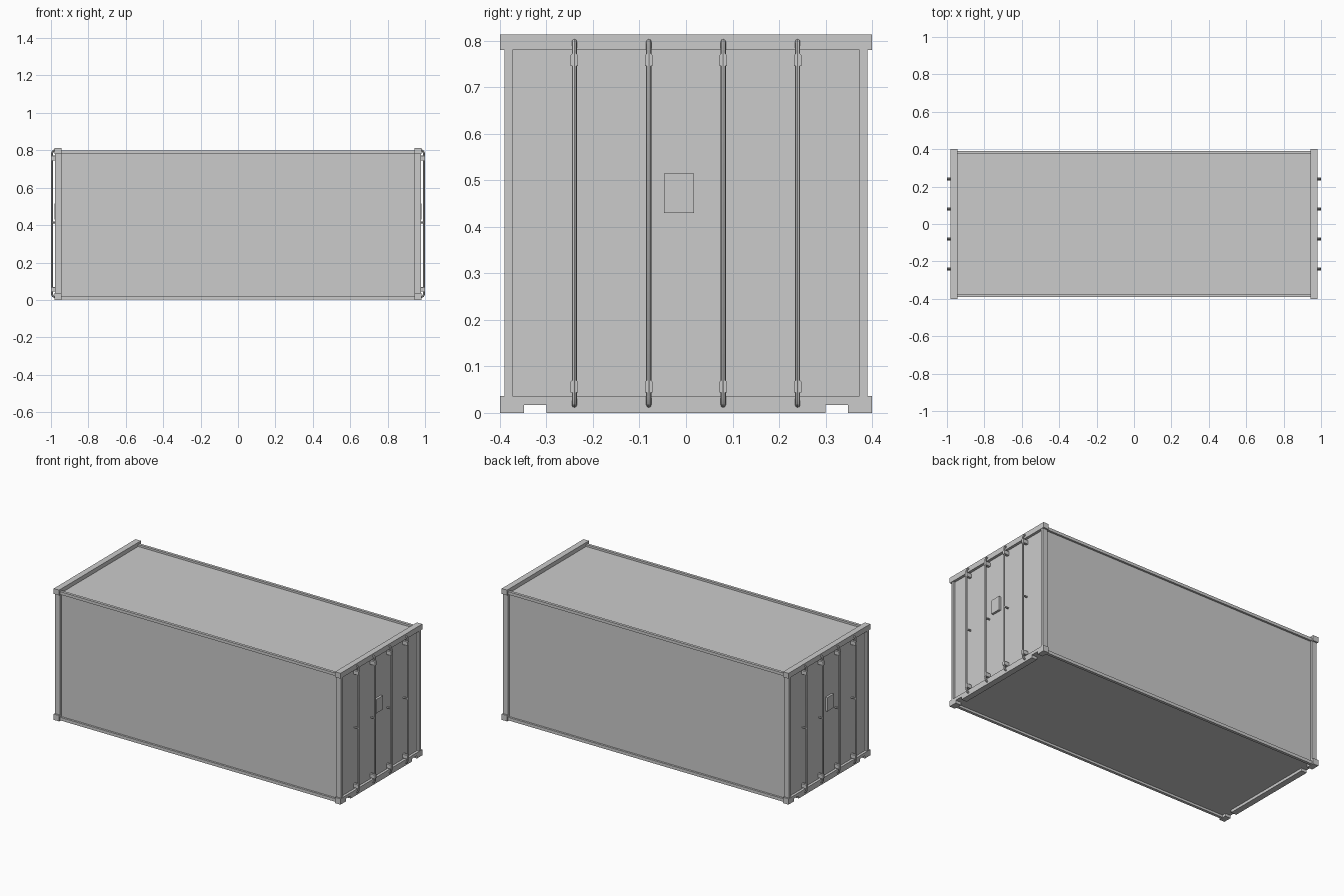
import bpy, bmesh

if "Cube" in bpy.data.objects:
    bpy.data.objects.remove(bpy.data.objects["Cube"])


def mirror(ob, x=True, y=False):
    m = ob.modifiers.new("mirror", 'MIRROR')
    m.use_axis = (x, y, False)
    m.use_mirror_merge = False
    return ob


def make(name, bm):
    bmesh.ops.recalc_face_normals(bm, faces=bm.faces)
    me = bpy.data.meshes.new(name)
    bm.to_mesh(me)
    bm.free()
    ob = bpy.data.objects.new(name, me)
    bpy.context.collection.objects.link(ob)
    return ob


def box(name, x, y, z):
    bm = bmesh.new()
    bmesh.ops.create_cube(bm, size=1)
    for v in bm.verts:
        v.co = [(r[0] + r[1]) / 2 + c * (r[1] - r[0]) for r, c in zip((x, y, z), v.co)]
    return make(name, bm)


def prism(name, profile, x0, x1):
    """Extrude a (y, z) outline along x."""
    bm = bmesh.new()
    face = bm.faces.new([bm.verts.new((x0, y, z)) for y, z in profile])
    ext = bmesh.ops.extrude_face_region(bm, geom=[face])
    verts = [g for g in ext['geom'] if isinstance(g, bmesh.types.BMVert)]
    bmesh.ops.translate(bm, verts=verts, vec=(x1 - x0, 0, 0))
    return make(name, bm)


def rod(name, points, radius):
    """Round bar along a path, closed at both ends."""
    cu = bpy.data.curves.new(name, 'CURVE')
    cu.dimensions = '3D'
    cu.bevel_depth = radius
    cu.bevel_resolution = 2
    cu.use_fill_caps = True
    sp = cu.splines.new('POLY')
    sp.points.add(len(points) - 1)
    for p, co in zip(sp.points, points):
        p.co = (*co, 1)
    ob = bpy.data.objects.new(name, cu)
    bpy.context.collection.objects.link(ob)
    bpy.ops.object.select_all(action='DESELECT')
    ob.select_set(True)
    bpy.context.view_layer.objects.active = ob
    bpy.ops.object.convert(target='MESH')
    ob = bpy.context.object
    bpy.ops.object.shade_smooth_by_angle()
    return mirror(ob)


X0, X1 = 0.945, 0.982      # end frame depth
DOOR = 0.966               # recessed door face

# Main body between the rails
box("body_shell", (-DOOR, DOOR), (-0.378, 0.378), (0.017, 0.788))

# Long side rails, top and bottom
mirror(box("top_side_rail", (-0.96, 0.96), (0.373, 0.39), (0.782, 0.80)), False, True)
mirror(box("bottom_side_rail", (-0.96, 0.96), (0.373, 0.39), (0.003, 0.022)), False, True)

# Corner posts
mirror(box("corner_post", (X0, 0.979), (0.373, 0.39), (0.03, 0.785)), True, True)

# End beams, the lower one notched for forklift pockets
mirror(box("top_end_beam", (X0, X1), (-0.4, 0.4), (0.78, 0.813)))
half = [(0.30, 0), (0.30, 0.017), (0.348, 0.017), (0.348, 0), (0.4, 0), (0.4, 0.036)]
outline = half + [(-y, z) for y, z in reversed(half)]
mirror(prism("bottom_end_beam", outline, X0, X1))

# Door locking bars with bent ends, brackets and middle struts
R, RX = 0.0055, 0.9945
for i, y in enumerate((-0.24, -0.08, 0.08, 0.24), 1):
    path = [(0.975, 0.017), (0.984, 0.017), (0.990, 0.021), (RX, 0.032)]
    path += [(x, 0.815 - z) for x, z in reversed(path)]
    rod(f"locking_bar_{i}", [(x, y, z) for x, z in path], R)
    for tag, za, zb in (("lower", 0.044, 0.070), ("upper", 0.746, 0.772)):
        w = 0.008
        prof = [(y - w, za), (y + w, za), (y + w, zb - 0.003), (y + w - 0.003, zb),
                (y - w + 0.003, zb), (y - w, zb - 0.003)]
        mirror(prism(f"{tag}_bar_bracket_{i}", prof, 0.96, 0.999))
    rod(f"bar_strut_{i}", [(0.96, y, 0.415), (RX, y, 0.415)], 0.005)

# Door plate
mirror(box("door_plate", (0.96, 0.98), (-0.047, 0.017), (0.43, 0.515)))
